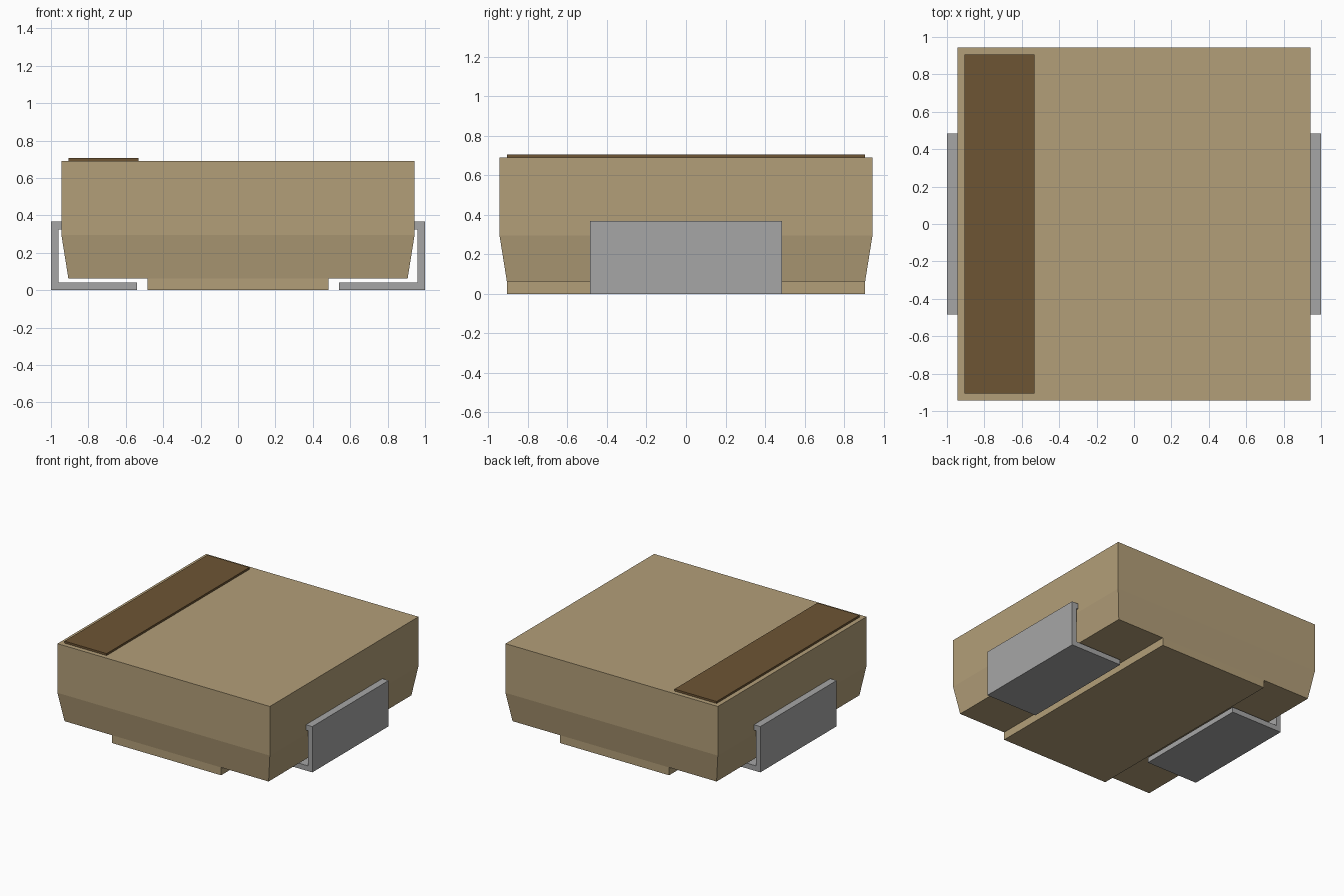
import bpy
import bmesh

cube = bpy.data.objects.get("Cube")
if cube:
    bpy.data.objects.remove(cube, do_unlink=True)


def material(name, color):
    m = bpy.data.materials.new(name)
    m.use_nodes = True
    m.diffuse_color = (*color, 1)
    m.node_tree.nodes["Principled BSDF"].inputs["Base Color"].default_value = (*color, 1)
    return m


tan = material("tan_resin", (0.45, 0.345, 0.19))
brown = material("brown_marking", (0.155, 0.09, 0.034))
silver = material("silver_metal", (0.38, 0.38, 0.38))


def finish(name, bm, mat):
    bmesh.ops.recalc_face_normals(bm, faces=bm.faces)
    mesh = bpy.data.meshes.new(name)
    bm.to_mesh(mesh)
    bm.free()
    mesh.materials.append(mat)
    obj = bpy.data.objects.new(name, mesh)
    bpy.context.collection.objects.link(obj)
    return obj


def block(name, low, high, mat):
    bm = bmesh.new()
    bmesh.ops.create_cube(bm, size=1)
    for v in bm.verts:
        for i in range(3):
            v.co[i] = high[i] if v.co[i] > 0 else low[i]
    return finish(name, bm, mat)


def stacked_body(name, levels, mat):
    """Loft square sections given as (half width, height)."""
    bm = bmesh.new()
    rings = [[bm.verts.new((sx * h, sy * h, z))
              for sx, sy in ((-1, -1), (1, -1), (1, 1), (-1, 1))] for h, z in levels]
    bm.faces.new(rings[0])
    bm.faces.new(rings[-1])
    for a, b in zip(rings, rings[1:]):
        for i in range(4):
            j = (i + 1) % 4
            bm.faces.new((a[i], a[j], b[j], b[i]))
    return finish(name, bm, mat)


def extruded_profile(name, points, half_depth, mat):
    bm = bmesh.new()
    face = bm.faces.new([bm.verts.new((x, -half_depth, z)) for x, z in points])
    new = bmesh.ops.extrude_face_region(bm, geom=[face])["geom"]
    bmesh.ops.translate(bm, vec=(0, 2 * half_depth, 0),
                        verts=[g for g in new if isinstance(g, bmesh.types.BMVert)])
    return finish(name, bm, mat)


# Moulded case with tapered lower half and a raised underside pad
stacked_body("case", [(0.907, 0.063), (0.944, 0.295), (0.944, 0.69)], tan)
block("underside_pad", (-0.485, -0.907, 0), (0.485, 0.907, 0.063), tan)

# Polarity band on the top
block("polarity_band", (-0.907, -0.907, 0.69), (-0.533, 0.907, 0.706), brown)

# Bent metal terminals wrapping under each side
bracket = [(0.54, 0), (1, 0), (1, 0.368), (0.944, 0.368),
           (0.944, 0.325), (0.96, 0.325), (0.96, 0.042), (0.54, 0.042)]
for side, sign in (("left", 1), ("right", -1)):
    extruded_profile(side + "_terminal", [(sign * x, z) for x, z in bracket], 0.485, silver)
